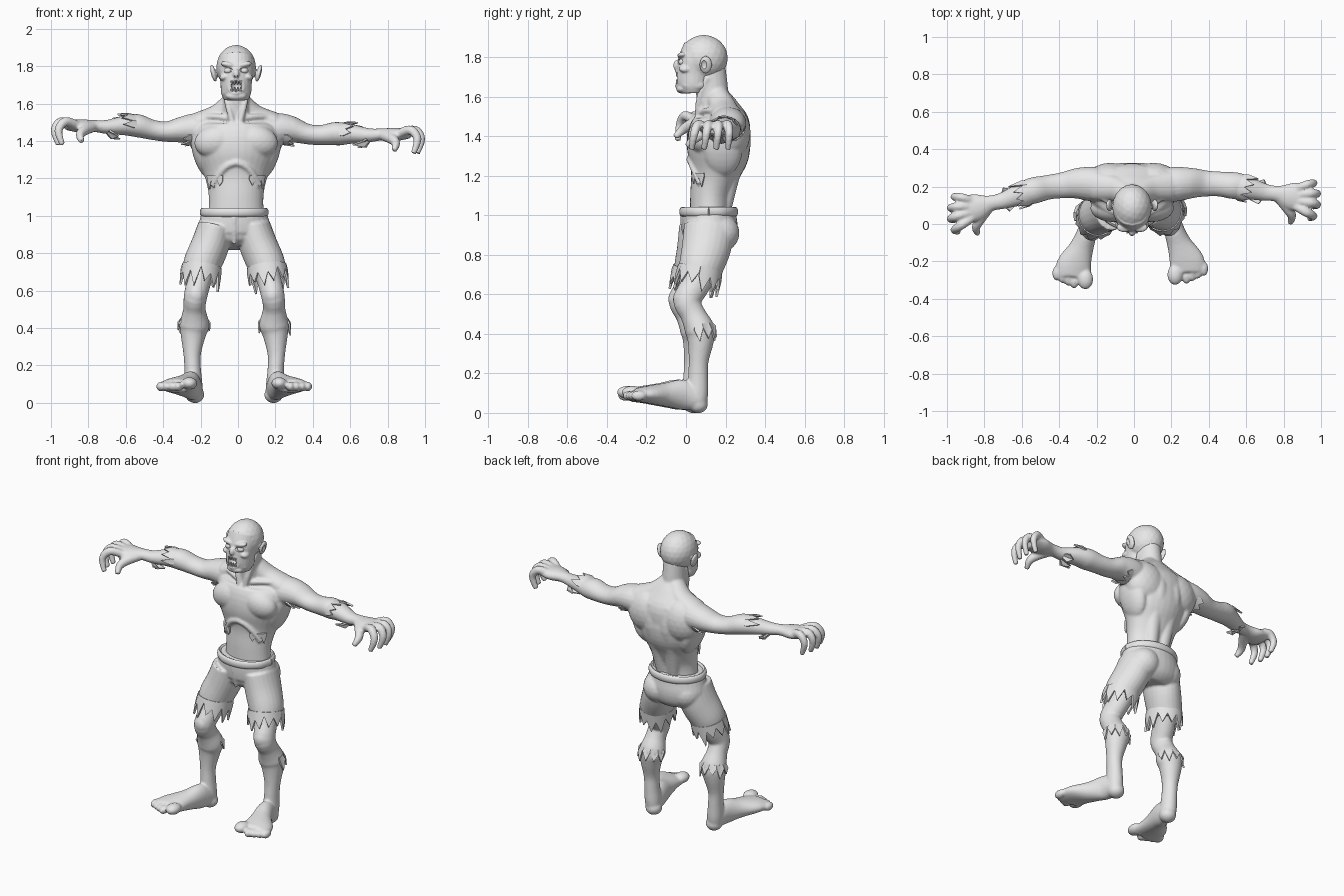
import bpy, bmesh, math, random
from mathutils import Vector, Matrix

rng = random.Random(4)
X, Y, Z = Vector((1, 0, 0)), Vector((0, 1, 0)), Vector((0, 0, 1))
SIDES = (1, -1)

if "Cube" in bpy.data.objects:
    bpy.data.objects.remove(bpy.data.objects["Cube"])

grey = bpy.data.materials.new("plain_grey")
grey.use_nodes = True
grey.diffuse_color = (0.8, 0.8, 0.8, 1)
for node in grey.node_tree.nodes:
    if node.type == "BSDF_PRINCIPLED":
        node.inputs["Base Color"].default_value = (0.8, 0.8, 0.8, 1)


# Placement of mirrored parts: trunk, hips, legs and the slightly different arms
def trunk(side):
    return lambda p: Vector((side * p.x - 0.01, p.y, p.z))


def hips(p):
    return Vector((p.x - 0.02, p.y, p.z))


def leg(side):
    return lambda p: Vector((side * p.x - 0.02, p.y + 0.012 * side - 0.008, p.z))


def arm(side):
    def warp(p):
        reach = max(0, p.x - 0.3)
        if side < 0:
            return Vector((-p.x, p.y, p.z))
        return Vector((p.x, p.y + 0.11 * reach, p.z - 0.045 * min(1, reach * 4)))
    return warp


# Shape helpers
def frame(direction, ref):
    t = direction.normalized()
    u = (ref - t * ref.dot(t)).normalized()
    return t, u, t.cross(u)


def loft(bm, rows, ref, warp, sides=20, steps=4):
    """Closed tube through rows of x, y, z, half-width, half-depth."""
    rows = [Vector(r) for r in rows]
    path = []
    for i in range(len(rows) - 1):
        a, b = rows[max(i - 1, 0)], rows[i]
        c, d = rows[i + 1], rows[min(i + 2, len(rows) - 1)]
        for s in range(steps):
            t = s / steps
            path.append((b * 2 + (c - a) * t + (a * 2 - b * 5 + c * 4 - d) * t ** 2
                         + (b * 3 - a - c * 3 + d) * t ** 3) / 2)
    path.append(rows[-1])
    rings = []
    for i, row in enumerate(path):
        ahead, behind = path[min(i + 1, len(path) - 1)], path[max(i - 1, 0)]
        t, u, v = frame(Vector(ahead[:3]) - Vector(behind[:3]), ref)
        ring = []
        for k in range(sides):
            angle = math.tau * k / sides
            p = Vector(row[:3]) + u * row[3] * math.cos(angle) + v * row[4] * math.sin(angle)
            ring.append(bm.verts.new(warp(p)))
        rings.append(ring)
    for low, high in zip(rings, rings[1:]):
        for k in range(sides):
            n = (k + 1) % sides
            bm.faces.new((low[k], low[n], high[n], high[k]))
    bm.faces.new(rings[0][::-1])
    bm.faces.new(rings[-1])


def tube(bm, points, radius, ref, warp, sides=10):
    loft(bm, [(*p, radius, radius) for p in points], ref, warp, sides)


def ball(bm, centre, radii, warp, tilt=0.0):
    m = Matrix.Translation(centre) @ Matrix.Rotation(tilt, 4, "Y") @ Matrix.Diagonal((*radii, 1))
    made = bmesh.ops.create_icosphere(bm, subdivisions=3, radius=1, matrix=m)
    for v in made["verts"]:
        v.co = warp(v.co.copy())


def fringe(bm, centre, axis, ref, ru, rv, length, teeth, warp, start=0, end=360, flare=0.08):
    """Ragged strip wrapped round a limb, with teeth along the axis."""
    t, u, v = frame(Vector(axis), ref)
    top, low = [], []
    for i in range(2 * teeth + 1):
        angle = math.radians(start + (end - start) * i / (2 * teeth))
        out = u * ru * math.cos(angle) + v * rv * math.sin(angle)
        drop = length * (rng.uniform(0.7, 1.1) if i % 2 else rng.uniform(0.2, 0.45))
        top.append(bm.verts.new(warp(Vector(centre) + out)))
        low.append(bm.verts.new(warp(Vector(centre) + out * (1 + flare) + t * drop)))
    for i in range(2 * teeth):
        bm.faces.new((top[i], top[i + 1], low[i + 1], low[i]))


def finish(name, bm, voxel=0, thick=0, soften=4, cutter=None):
    bmesh.ops.recalc_face_normals(bm, faces=bm.faces)
    mesh = bpy.data.meshes.new(name)
    bm.to_mesh(mesh)
    bm.free()
    ob = bpy.data.objects.new(name, mesh)
    bpy.context.collection.objects.link(ob)
    if thick:
        mod = ob.modifiers.new("thickness", "SOLIDIFY")
        mod.thickness, mod.offset = thick, 0
    if voxel:
        mod = ob.modifiers.new("merge", "REMESH")
        mod.mode, mod.voxel_size = "VOXEL", voxel
        mod = ob.modifiers.new("soften", "SMOOTH")
        mod.factor, mod.iterations = 0.5, soften
    if cutter:
        mod = ob.modifiers.new("hollows", "BOOLEAN")
        mod.operation, mod.solver, mod.object = "DIFFERENCE", "EXACT", cutter
    baked = bpy.data.meshes.new_from_object(ob.evaluated_get(bpy.context.evaluated_depsgraph_get()))
    ob.modifiers.clear()
    ob.data = baked
    baked.materials.clear()
    baked.materials.append(grey)
    bpy.ops.object.select_all(action="DESELECT")
    bpy.context.view_layer.objects.active = ob
    ob.select_set(True)
    bpy.ops.object.shade_smooth_by_angle(angle=math.radians(40))
    return ob


# Trunk and neck
skin = bmesh.new()
loft(skin, [(0, .12, .98, .15, .1), (0, .125, 1.1, .146, .104), (0, .145, 1.2, .165, .122),
            (0, .162, 1.3, .208, .155), (0, .168, 1.4, .232, .16), (0, .187, 1.48, .215, .137),
            (0, .18, 1.54, .15, .09), (0, .155, 1.59, .08, .07)], X, trunk(1), 32)
loft(skin, [(0, .165, 1.48, .1, .1), (0, .14, 1.57, .075, .083), (0, .128, 1.66, .07, .083),
            (0, .12, 1.75, .07, .08)], X, trunk(1))

for side in SIDES:
    # Muscles and bones of the trunk
    w = trunk(side)
    ball(skin, (.1, .085, 1.4), (.125, .075, .09), w, .2)
    ball(skin, (.115, .225, 1.42), (.14, .102, .14), w)
    ball(skin, (.175, .185, 1.33), (.055, .1, .14), w, .3)
    loft(skin, [(.04, .19, 1.03, .04, .04), (.05, .228, 1.2, .05, .045),
                (.052, .28, 1.36, .052, .048), (.055, .26, 1.5, .055, .048)], X, w)
    tube(skin, [(.02, .075, 1.515), (.1, .105, 1.53), (.2, .165, 1.525)], .016, Z, w)
    tube(skin, [(.02, .06, 1.5), (.045, .07, 1.6), (.06, .11, 1.7)], .017, X, w)
    loft(skin, [(.03, .16, 1.6, .06, .055), (.1, .19, 1.54, .07, .055),
                (.2, .205, 1.5, .08, .055)], Y, w)
    tube(skin, [(0, .018, 1.285), (.05, .027, 1.265), (.09, .046, 1.22), (.125, .074, 1.16)], .018, Y, w)

    # Arm, palm and curled fingers
    w = arm(side)
    loft(skin, [(.13, .2, 1.455, .09, .08), (.22, .213, 1.465, .093, .084), (.3, .217, 1.46, .083, .07),
                (.38, .207, 1.45, .07, .055), (.46, .196, 1.46, .066, .054),
                (.54, .178, 1.482, .071, .062), (.61, .157, 1.482, .06, .052),
                (.7, .125, 1.475, .045, .038), (.77, .11, 1.48, .043, .032),
                (.84, .09, 1.48, .073, .036), (.92, .075, 1.487, .07, .028)], Y, w)
    for k in range(4):
        short = .02 * (k in (0, 3))
        loft(skin, [(.87, .03 + .032 * k, 1.488, .024, .025), (.945 - short, -.008 + .05 * k, 1.503, .024, .025),
                    (.98 - short, -.032 + .059 * k, 1.455, .021, .022),
                    (.958 - short, -.042 + .061 * k, 1.378, .015, .015)], Y, w, 12)
    loft(skin, [(.78, .085, 1.475, .03, .03), (.825, .02, 1.455, .029, .027),
                (.845, -.02, 1.43, .024, .023), (.835, -.055, 1.395, .015, .015)], Z, w, 12)

    # Leg, foot and toes
    w = leg(side)
    loft(skin, [(.1, .12, .92, .08, .1), (.145, .1, .8, .08, .095), (.185, .05, .66, .066, .075),
                (.207, .002, .57, .063, .07), (.213, .03, .5, .06, .064), (.213, .066, .42, .08, .076),
                (.22, .07, .36, .067, .066), (.225, .06, .26, .047, .05), (.222, .057, .18, .044, .051),
                (.217, .055, .09, .048, .053), (.212, .057, .02, .042, .04)], X, w)
    ball(skin, (.205, -.035, .575), (.044, .035, .05), w)
    ball(skin, (.21, .057, .043), (.05, .05, .045), w)
    loft(skin, [(.215, .06, .07, .048, .06), (.23, -.02, .092, .053, .077), (.262, -.11, .092, .066, .06),
                (.3, -.2, .093, .094, .044), (.308, -.26, .09, .094, .034)], X, w)
    ball(skin, (.24, -.275, .104), (.042, .055, .033), w)
    for k in range(4):
        ball(skin, (.3 + .031 * k, -.285 + .014 * k, .087), (.024, .04, .026), w)
finish("body_skin", skin, voxel=.007, soften=6)

# Hollows for the eyes, nostrils, open mouth and ears
hollow = bmesh.new()
ball(hollow, (0, -.065, 1.693), (.032, .05, .032), trunk(1))
for side in SIDES:
    ball(hollow, (.043, -.052, 1.778), (.027, .03, .017), trunk(side), .2)
    ball(hollow, (.008, -.08, 1.742), (.006, .03, .01), trunk(side))
    ball(hollow, (.139, .09, 1.762), (.012, .016, .026), trunk(side), .25)
cutter = finish("face_cutter", hollow)
cutter.hide_render = True

# Head: skull, jaw, brows, cheeks, nose, lips and ears
head = bmesh.new()
ball(head, (0, .09, 1.795), (.106, .122, .118), trunk(1))
loft(head, [(0, .035, 1.618, .064, .06), (0, .035, 1.655, .08, .082), (0, .04, 1.72, .085, .09),
            (0, .05, 1.78, .094, .09), (0, .075, 1.84, .092, .09)], X, trunk(1), 24)
ball(head, (0, -.045, 1.758), (.018, .02, .028), trunk(1))
ball(head, (0, -.02, 1.64), (.055, .03, .024), trunk(1))
ring = [math.tau * k / 12 for k in range(13)]
tube(head, [(.04 * math.cos(a), -.044 + .016 * abs(math.cos(a)), 1.693 + .038 * math.sin(a))
            for a in ring], .012, Y, trunk(1))
for side in SIDES:
    w = trunk(side)
    ball(head, (.042, -.018, 1.808), (.042, .026, .016), w, -.2)
    ball(head, (.062, -.002, 1.742), (.028, .034, .02), w, .3)
    ball(head, (.121, .1, 1.762), (.014, .032, .047), w, .25)
    ball(head, (.056, .04, 1.66), (.024, .06, .03), w)
finish("head", head, voxel=.005, cutter=cutter)
bpy.data.objects.remove(cutter)

# Eyeballs and teeth
eyes, teeth = bmesh.new(), bmesh.new()
for side in SIDES:
    ball(eyes, (.043, -.016, 1.776), (.022, .022, .018), trunk(side))
    for x in (.008, .024):
        for z, tip in ((1.722, 1.703), (1.666, 1.688)):
            loft(teeth, [(x, -.045, z, .007, .007), (x, -.048, tip, .003, .003)], X, trunk(side), 8)
finish("eyes", eyes)
finish("teeth", teeth)

# Shorts: seat, two legs and the front seam
shorts = bmesh.new()
loft(shorts, [(0, .115, 1.035, .17, .136), (0, .118, .97, .187, .14), (0, .125, .91, .198, .138),
              (0, .12, .86, .175, .12), (0, .115, .83, .11, .085)], X, hips, 32)
tube(shorts, [(0, -.02, 1), (0, -.014, .93), (0, .01, .85)], .011, X, hips)
for side in SIDES:
    w = leg(side)
    ball(shorts, (.09, .16, .91), (.1, .107, .1), w)
    loft(shorts, [(.1, .115, .94, .095, .13), (.13, .1, .84, .102, .125), (.168, .075, .75, .102, .114),
                  (.183, .06, .7, .096, .106)], X, w, 24)
finish("shorts", shorts, voxel=.007)

# Waistband
band = bmesh.new()
loft(band, [(.171 * math.cos(a), .115 + .136 * math.sin(a), 1.018, .024, .013)
            for a in ring], Z, hips, 12)
finish("waistband", band)

# Ragged hems and torn skin
hems, torn = bmesh.new(), bmesh.new()
for side in SIDES:
    w = leg(side)
    fringe(hems, (.174, .068, .73), (.12, -.2, -1), X, .1, .108, .12, 12, w, flare=.04)
    fringe(torn, (.215, .062, .45), (0, .1, -1), X, .07, .066, .085, 6, w, 180, 380, .22)
    w = arm(side)
    fringe(torn, (.56, .172, 1.482), (1, -.3, 0), Y, .064, .057, .09, 5, w, 20, 190, .12)
    fringe(torn, (.7, .125, 1.475), (-1, .3, 0), Y, .04, .034, .07, 3, w, 30, 150, .9)
    fringe(torn, (.25, .213, 1.462), (1, 0, -.1), Y, .086, .08, .06, 5, w, 200, 340, .04)
    w = trunk(side)
    fringe(torn, (0, .145, 1.215), (0, 0, -1), X, .17, .126, .07, 3, w, 25, 65, -.02)
finish("shorts_hems", hems, thick=.012)
finish("torn_skin", torn, thick=.009)
